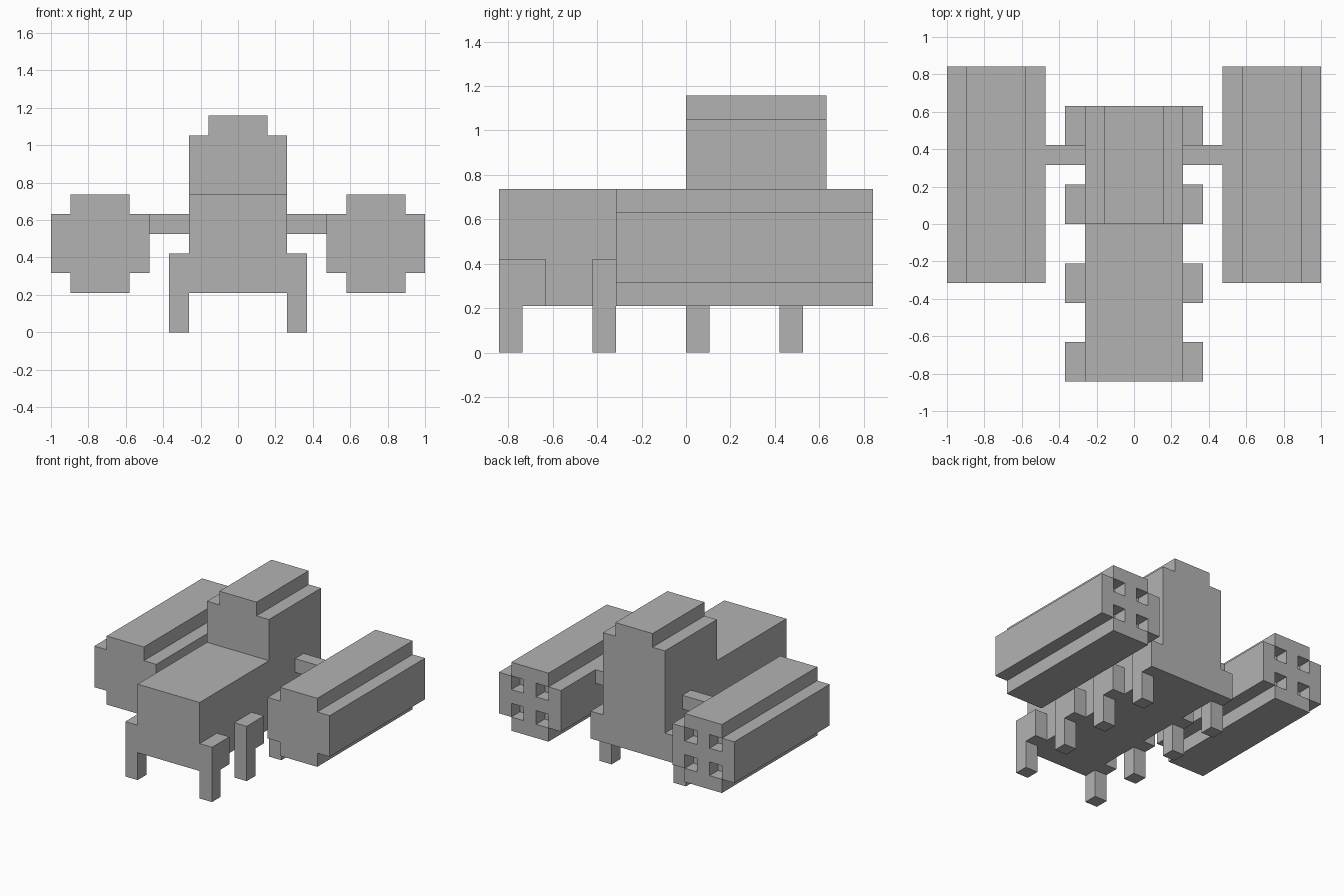
import bpy
import bmesh
from mathutils import Vector

if "Cube" in bpy.data.objects:
    bpy.data.objects.remove(bpy.data.objects["Cube"], do_unlink=True)

U = 2 / 19  # size of one block

grey = bpy.data.materials.new("plain_grey")
grey.use_nodes = True
colour = (0.45, 0.45, 0.45, 1)
grey.diffuse_color = colour
grey.node_tree.nodes["Principled BSDF"].inputs["Base Color"].default_value = colour


def finish(name, bm):
    """Scale from blocks to units and turn the mesh into an object."""
    bmesh.ops.scale(bm, vec=(U, U, U), verts=bm.verts)
    bmesh.ops.recalc_face_normals(bm, faces=bm.faces)
    mesh = bpy.data.meshes.new(name)
    bm.to_mesh(mesh)
    bm.free()
    mesh.materials.append(grey)
    obj = bpy.data.objects.new(name, mesh)
    bpy.context.collection.objects.link(obj)
    return obj


def extrude(bm, faces, offset):
    result = bmesh.ops.extrude_face_region(bm, geom=faces, use_keep_orig=True)
    verts = [g for g in result["geom"] if isinstance(g, bmesh.types.BMVert)]
    bmesh.ops.translate(bm, vec=offset, verts=verts)
    return [g for g in result["geom"] if isinstance(g, bmesh.types.BMFace)]


def side_prism(name, profile, x0, x1):
    """Extrude a (y, z) outline across x."""
    bm = bmesh.new()
    face = bm.faces.new([bm.verts.new((x0, y, z)) for y, z in profile])
    extrude(bm, [face], Vector((x1 - x0, 0, 0)))
    return finish(name, bm)


def rect(y0, y1, z0, z1):
    return [(y0, z0), (y1, z0), (y1, z1), (y0, z1)]


def pod(name, centre_x):
    """Plus-shaped tube of blocks with four square nozzles sunk in the back."""
    bm = bmesh.new()
    cells = []
    for i in range(-2, 3):
        for k in range(-2, 3):
            if abs(i) == 2 and abs(k) == 2:
                continue
            x, z = centre_x + i, 4.5 + k
            corners = [(-.5, -.5), (.5, -.5), (.5, .5), (-.5, .5)]
            cells.append(bm.faces.new(
                [bm.verts.new((x + a, -3, z + b)) for a, b in corners]))
    bmesh.ops.remove_doubles(bm, verts=bm.verts, dist=0.01)
    back = extrude(bm, list(bm.faces), Vector((0, 11, 0)))
    bmesh.ops.recalc_face_normals(bm, faces=bm.faces)

    # nozzles
    holes = []
    for face in back:
        c = face.calc_center_median()
        if round(abs(c.x - centre_x)) == 1 and round(abs(c.z - 4.5)) == 1:
            holes.append(face)
    sunk = bmesh.ops.extrude_discrete_faces(bm, faces=holes)["faces"]
    for face in sunk:
        bmesh.ops.translate(bm, vec=(0, -1, 0), verts=face.verts)
    return finish(name, bm)


# body with raised rear tower
side_prism("body", [(-8, 2), (6, 2), (6, 10), (0, 10), (0, 7), (-8, 7)], -2.5, 2.5)
side_prism("tower_cap", rect(0, 6, 10, 11), -1.5, 1.5)

# legs, arms and pods on both sides
for side, s in (("left", 1), ("right", -1)):
    for n, y in enumerate((-8, -4, 0, 4), 1):
        outline = [(y, 0), (y + 1, 0), (y + 1, 2), (y + 2, 2), (y + 2, 4), (y, 4)]
        side_prism(f"{side}_leg_{n}", outline, s * 2.5, s * 3.5)
    side_prism(f"{side}_arm", rect(3, 4, 5, 6), s * 2.5, s * 4.5)
    pod(f"{side}_pod", s * 7)
